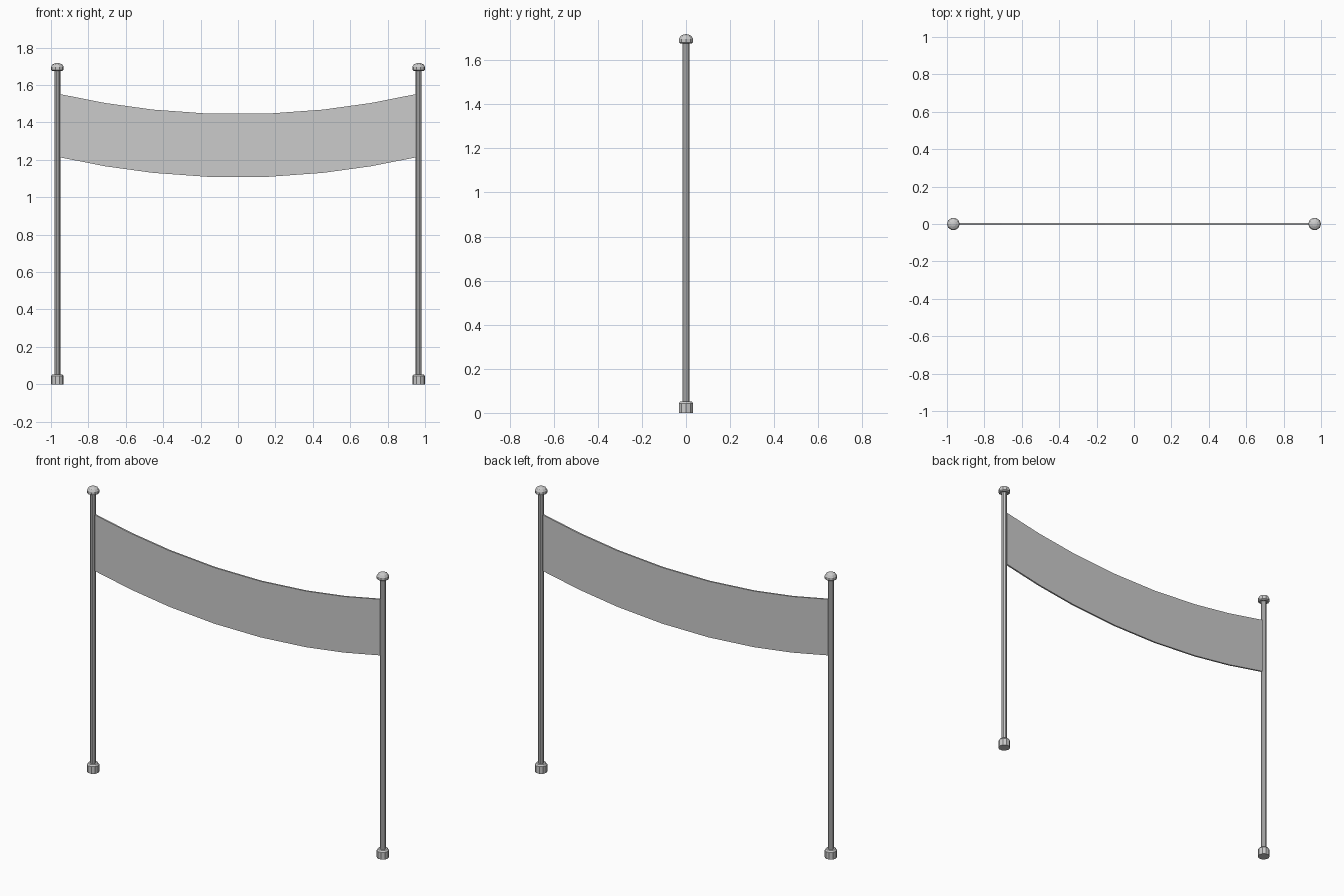
import bpy, math

if "Cube" in bpy.data.objects:
    bpy.data.objects.remove(bpy.data.objects["Cube"])

POST_X = 0.966
SIDES = 10


def make(name, verts, faces):
    me = bpy.data.meshes.new(name)
    me.from_pydata(verts, [], faces)
    ob = bpy.data.objects.new(name, me)
    bpy.context.collection.objects.link(ob)
    return ob


def lathe(name, x, profile):
    # stacked rings of (radius, z), closed by flat ends
    n = SIDES
    verts = [(x + r * math.cos(2 * math.pi * i / n), r * math.sin(2 * math.pi * i / n), z)
             for r, z in profile for i in range(n)]
    faces = [(k * n + i, k * n + (i + 1) % n, (k + 1) * n + (i + 1) % n, (k + 1) * n + i)
             for k in range(len(profile) - 1) for i in range(n)]
    faces.append(tuple(reversed(range(n))))
    top = (len(profile) - 1) * n
    faces.append(tuple(range(top, top + n)))
    return make(name, verts, faces)


# Posts with foot collars and domed caps
for side, s in (("left", -1), ("right", 1)):
    x = s * POST_X
    lathe(side + "_post", x, [(0.016, 0.01), (0.016, 1.69)])
    lathe(side + "_foot", x, [(0.034, 0), (0.034, 0.043), (0.027, 0.052)])
    lathe(side + "_cap", x, [(0.027, 1.676), (0.034, 1.681), (0.034, 1.697),
                             (0.027, 1.709), (0.014, 1.716), (0.003, 1.718)])

# Sagging banner between the posts
half = [0.154, 0.454, 0.708, 0.955]
xs = [-v for v in reversed(half)] + half
T, H = 0.005, 0.338
verts, faces = [], []
for x in xs:
    z = 1.444 + 0.108 * (x / 0.955) ** 2
    verts += [(x, -T, z - H), (x, T, z - H), (x, T, z), (x, -T, z)]
for k in range(len(xs) - 1):
    for i in range(4):
        j = (i + 1) % 4
        faces.append((4 * k + i, 4 * k + 4 + i, 4 * k + 4 + j, 4 * k + j))
e = 4 * (len(xs) - 1)
faces += [(0, 1, 2, 3), (e + 3, e + 2, e + 1, e)]
banner = make("banner", verts, faces)

# Consistent outward normals on the banner
import bmesh
bm = bmesh.new()
bm.from_mesh(banner.data)
bmesh.ops.recalc_face_normals(bm, faces=bm.faces)
bm.to_mesh(banner.data)
bm.free()
